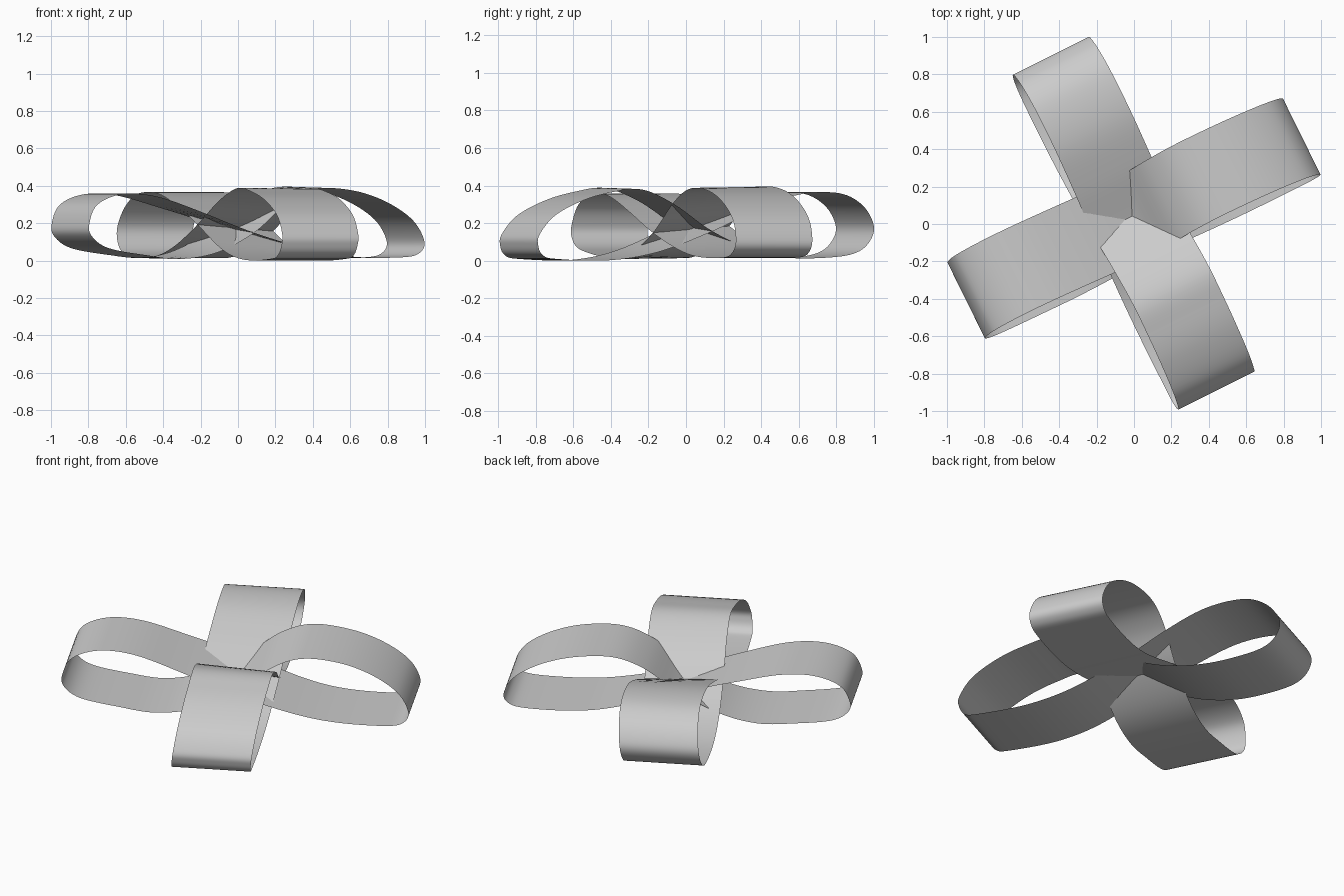
import bpy, math
from mathutils import Vector

cube = bpy.data.objects.get("Cube")
if cube:
    bpy.data.objects.remove(cube)

# Ribbon colour
grey = bpy.data.materials.new("ribbon_grey")
grey.use_nodes = True
colour = (0.6, 0.6, 0.6, 1)
grey.diffuse_color = colour
grey.node_tree.nodes["Principled BSDF"].inputs["Base Color"].default_value = colour

CENTRE = Vector((-0.01, 0.03, 0))
HALF_WIDTH = 0.227
LOW_SIDE = Vector((0.945, -0.326, 0))   # the knot sags toward this side


def smooth_loop(points, steps=7):
    """Closed Catmull-Rom curve through the points."""
    pts = [Vector(p) for p in points]
    n = len(pts)
    out = []
    for i in range(n):
        a, b, c, d = (pts[(i + k) % n] for k in (-1, 0, 1, 2))
        for s in range(steps):
            t = s / steps
            out.append(0.5 * (2 * b + (c - a) * t + (2 * a - 5 * b + 4 * c - d) * t * t
                              + (3 * b - a - 3 * c + d) * t ** 3))
    return out


def ribbon(name, angle, side_sign, loop):
    """Sweep a figure-eight profile (distance, height) into a flat band."""
    along = Vector((math.cos(angle), math.sin(angle), 0))
    side = Vector((-along.y, along.x, 0)) * side_sign
    verts, faces = [], []
    path = smooth_loop(loop)
    for u, z in path:
        lean = 0.12 * (z - 0.17)
        fade = math.exp(-(u / 0.35) ** 2)
        for v in (-HALF_WIDTH, HALF_WIDTH):
            p = CENTRE + along * u + side * (v + lean)
            p.z = max(0, z - 0.11 * v * side.dot(LOW_SIDE) * fade)
            verts.append(p)
    n = len(path)
    for i in range(n):
        j = (i + 1) % n
        faces.append((2 * i, 2 * j, 2 * j + 1, 2 * i + 1))
    mesh = bpy.data.meshes.new(name)
    mesh.from_pydata(verts, [], faces)
    mesh.materials.append(grey)
    for f in mesh.polygons:
        f.use_smooth = True
    obj = bpy.data.objects.new(name, mesh)
    bpy.context.collection.objects.link(obj)


# Band running left to right: left loop top, tip, underside, then right loop
ribbon("side_ribbon", math.radians(26.3), 1, [
    (0, 0.17), (0.2, 0.32), (0.38, 0.388), (0.6, 0.375), (0.79, 0.315), (0.94, 0.22),
    (1.005, 0.11), (0.98, 0.045), (0.88, 0.018), (0.6, 0.02), (0.35, 0.06),
    (0, 0.165), (-0.32, 0.27), (-0.58, 0.345), (-0.78, 0.355), (-0.93, 0.3),
    (-0.985, 0.2), (-0.975, 0.13), (-0.88, 0.067), (-0.66, 0.03), (-0.45, 0.012), (-0.23, 0.055)])

# Band running front to back: front loop top, tip, underside, then back loop
ribbon("front_back_ribbon", math.radians(-63.5), 1, [
    (0, 0.18), (0.22, 0.31), (0.42, 0.383), (0.6, 0.365), (0.77, 0.32), (0.93, 0.24),
    (1.015, 0.14), (1.02, 0.08), (0.99, 0.03), (0.91, 0.01), (0.6, 0.003), (0.32, 0.05),
    (0, 0.17), (-0.27, 0.28), (-0.52, 0.355), (-0.75, 0.36), (-0.89, 0.3),
    (-0.965, 0.2), (-0.96, 0.12), (-0.89, 0.05), (-0.75, 0.02), (-0.5, 0.018), (-0.25, 0.07)])
